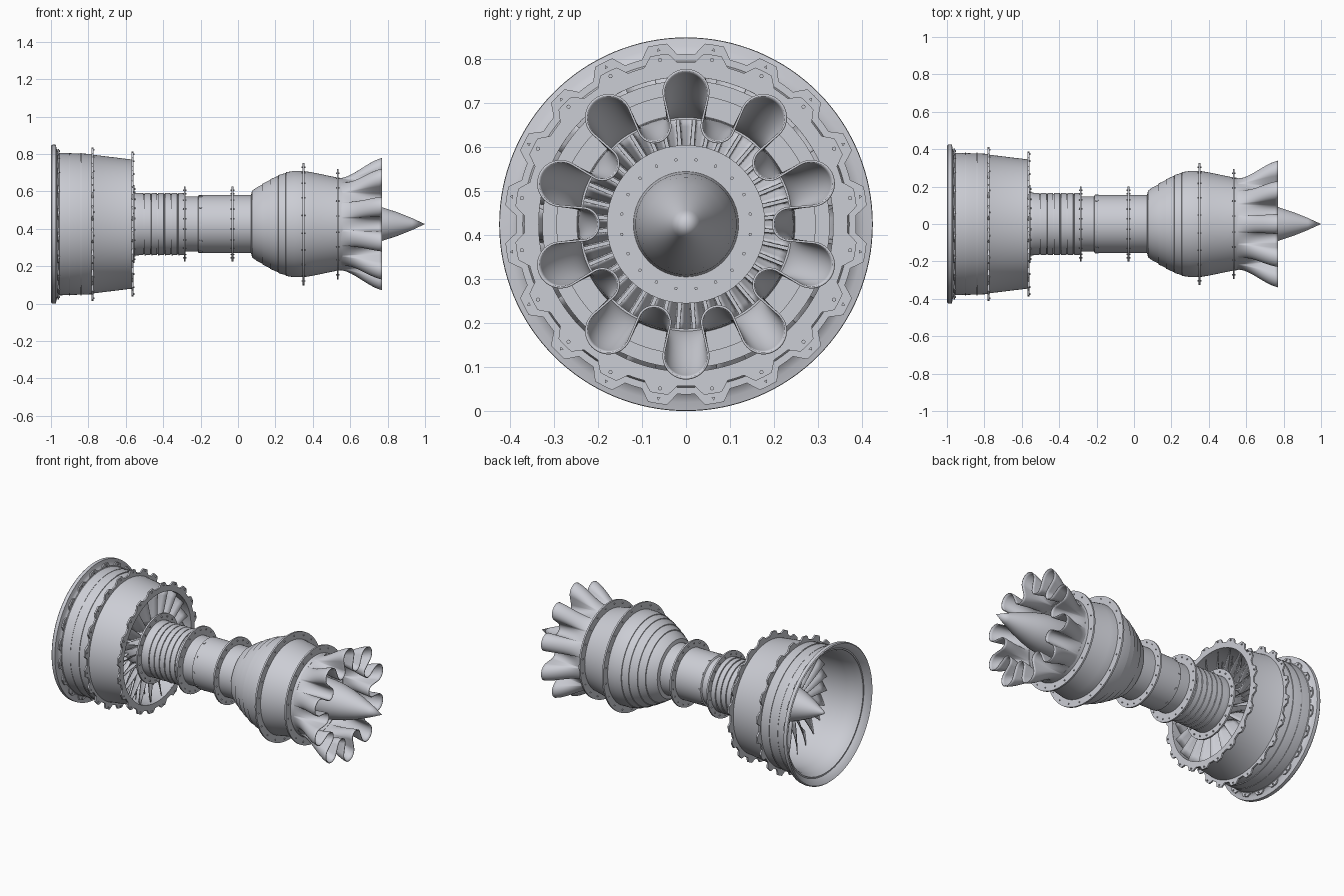
import bpy, bmesh, math
from mathutils import Vector

AXIS_Z = 0.425
TAU = 2 * math.pi

if "Cube" in bpy.data.objects:
    bpy.data.objects.remove(bpy.data.objects["Cube"])

metal = bpy.data.materials.new("grey_metal")
metal.use_nodes = True
GREY = (0.6, 0.61, 0.66, 1)
metal.diffuse_color = GREY
metal.node_tree.nodes["Principled BSDF"].inputs["Base Color"].default_value = GREY


def polar(x, r, a):
    """Point around the engine axis; angle 0 is straight up."""
    return Vector((x, r * math.sin(a), AXIS_Z + r * math.cos(a)))


def finish(name, bm, smooth=35, thickness=0):
    bmesh.ops.remove_doubles(bm, verts=bm.verts, dist=0.00002)
    bmesh.ops.recalc_face_normals(bm, faces=bm.faces)
    mesh = bpy.data.meshes.new(name)
    bm.to_mesh(mesh)
    bm.free()
    mesh.materials.append(metal)
    obj = bpy.data.objects.new(name, mesh)
    bpy.context.collection.objects.link(obj)
    if smooth:
        bpy.ops.object.select_all(action='DESELECT')
        obj.select_set(True)
        bpy.context.view_layer.objects.active = obj
        bpy.ops.object.shade_smooth_by_angle(angle=math.radians(smooth))
    if thickness:
        mod = obj.modifiers.new("thickness", 'SOLIDIFY')
        mod.thickness = thickness
        mod.offset = 0
    return obj


def skin(bm, rings, around=True, along=False):
    """Bridge rows of points with quads."""
    rows = [[bm.verts.new(p) for p in ring] for ring in rings]
    pairs = list(zip(rows, rows[1:])) + ([(rows[-1], rows[0])] if along else [])
    for a, b in pairs:
        n = len(a)
        for i in range(n if around else n - 1):
            j = (i + 1) % n
            bm.faces.new((a[i], a[j], b[j], b[i]))


def lathe(name, profile, closed=False, segments=96, smooth=35):
    bm = bmesh.new()
    skin(bm, [[polar(x, r, TAU * i / segments) for i in range(segments)]
              for x, r in profile], along=closed)
    return finish(name, bm, smooth)


def flange(name, x, inner, outer, width=0.01):
    h = width / 2
    return lathe(name, [(x - h, inner), (x - h, outer), (x + h, outer), (x + h, inner)], True)


def scalloped_flange(name, x, inner, root, tip, width=0.01, teeth=20):
    """Ring with trapezoid lugs, one gap straight up."""
    steps = (0, 0, 0, 0.5, 1, 1, 1, 1, 1, 0.5, 0, 0)
    n = teeth * len(steps)
    radii = [root + (tip - root) * steps[i % len(steps)] for i in range(n)]
    h = width / 2
    bm = bmesh.new()
    skin(bm, [[polar(px, inner if inside else radii[i], TAU * i / n) for i in range(n)]
              for px, inside in ((x - h, 1), (x - h, 0), (x + h, 0), (x + h, 1))], along=True)
    return finish(name, bm, 20)


def studs(name, x, r, count, size, length, phase=0.5, radial=False, sides=6):
    """Ring of small prisms pointing along the axis, or outward."""
    bm = bmesh.new()
    for k in range(count):
        a = TAU * (k + phase) / count
        out = polar(0, 1, a) - Vector((0, 0, AXIS_Z))
        axle = Vector((1, 0, 0))
        direction, side = (out, axle) if radial else (axle, out)
        other = direction.cross(side)
        mid = polar(x, r, a)
        ends = []
        for e in (-length / 2, length / 2):
            ends.append([bm.verts.new(mid + direction * e + size * (
                side * math.cos(TAU * s / sides) + other * math.sin(TAU * s / sides)))
                for s in range(sides)])
        for s in range(sides):
            t = (s + 1) % sides
            bm.faces.new((ends[0][s], ends[0][t], ends[1][t], ends[1][s]))
        bm.faces.new(ends[0])
        bm.faces.new(ends[1])
    return finish(name, bm, 0)


def blades(name, count, x, inner, outer, chord, pitch, thickness=0.004):
    """Twisted blades; chord and pitch (degrees) run from root to tip."""
    bm = bmesh.new()
    for k in range(count):
        a = TAU * k / count
        rows = []
        for s in range(6):
            f = s / 5
            r = inner + (outer - inner) * f
            c = chord[0] + (chord[1] - chord[0]) * f
            p = math.radians(pitch[0] + (pitch[1] - pitch[0]) * f)
            rows.append([polar(x + c * u * math.cos(p), r, a + c * u * math.sin(p) / r)
                         for u in (-0.5, -0.2, 0.2, 0.5)])
        skin(bm, rows, around=False)
    return finish(name, bm, 40, thickness)


# Fan case with flared inlet lip
lathe("fan_case", [(-0.997, 0.413), (-1, 0.419), (-0.995, 0.424), (-0.985, 0.425), (-0.974, 0.424),
                   (-0.97, 0.405), (-0.965, 0.39), (-0.955, 0.381), (-0.78, 0.375), (-0.77, 0.37),
                   (-0.565, 0.345), (-0.565, 0.335), (-0.78, 0.347), (-0.87, 0.348),
                   (-0.93, 0.362), (-0.97, 0.386)], closed=True, segments=128)
scalloped_flange("lip_bracket_ring", -0.962, 0.375, 0.385, 0.405, 0.008)
scalloped_flange("fan_mid_flange", -0.778, 0.365, 0.387, 0.413)
scalloped_flange("fan_rear_flange", -0.565, 0.335, 0.368, 0.39)
studs("lip_bolts", -0.956, 0.395, 20, 0.005, 0.008)
studs("fan_mid_bolts", -0.772, 0.401, 20, 0.005, 0.01, sides=3)
studs("fan_rear_bolts", -0.559, 0.378, 20, 0.005, 0.01)
for x in (-0.9, -0.84):
    flange("fan_case_band", x, 0.37, 0.381, 0.006)

# Spinner, fan and guide vanes
lathe("spinner", [(-0.965, 0), (-0.95, 0.012), (-0.87, 0.055), (-0.79, 0.09), (-0.74, 0.105),
                  (-0.65, 0.135), (-0.65, 0)])
blades("fan_blades", 24, -0.71, 0.1, 0.338, (0.08, 0.11), (20, 55))
blades("guide_vanes", 20, -0.61, 0.15, 0.338, (0.08, 0.09), (30, 50))

# Compressor with ribbed casing
ribs = [(-0.65, 0), (-0.65, 0.135), (-0.56, 0.168)]
for i in range(7):
    x = -0.535 + i * 0.036
    ribs += [(x, 0.167), (x + 0.03, 0.165), (x + 0.031, 0.16), (x + 0.035, 0.16)]
ribs += [(-0.28, 0.155), (-0.28, 0)]
lathe("compressor_case", ribs)
flange("compressor_front_flange", -0.558, 0.13, 0.208)
studs("compressor_front_bolts", -0.551, 0.19, 20, 0.005, 0.008)

# Middle case
lathe("middle_case", [(-0.285, 0), (-0.285, 0.147), (-0.215, 0.147), (-0.21, 0.155),
                      (-0.03, 0.155), (0.07, 0.155), (0.07, 0)])
for label, x in (("front", -0.285), ("rear", -0.03)):
    flange("middle_" + label + "_flange", x, 0.14, 0.2)
    studs("middle_" + label + "_bolts", x, 0.182, 20, 0.004, 0.02)
studs("middle_ports", -0.2, 0.155, 10, 0.009, 0.006, radial=True, sides=12)

# Turbine case, stepped and bulged
lathe("turbine_case", [(0.05, 0.15), (0.07, 0.156), (0.075, 0.178), (0.1, 0.196), (0.13, 0.211),
                       (0.131, 0.216), (0.17, 0.235), (0.171, 0.239), (0.215, 0.258),
                       (0.216, 0.262), (0.255, 0.273), (0.256, 0.277), (0.3, 0.284),
                       (0.35, 0.284), (0.4, 0.276), (0.53, 0.249), (0.56, 0.246),
                       (0.56, 0.238), (0.44, 0.238), (0.44, 0)])
flange("turbine_flange", 0.35, 0.27, 0.327)
studs("turbine_bolts", 0.35, 0.308, 20, 0.004, 0.02)
flange("exhaust_flange", 0.533, 0.238, 0.295)
studs("exhaust_bolts", 0.533, 0.275, 20, 0.004, 0.02)
blades("turbine_blades", 40, 0.5, 0.15, 0.24, (0.05, 0.05), (15, 35), 0.003)

# Exhaust hub plate and tail cone
lathe("hub_plate", [(0.45, 0.18), (0.56, 0.18), (0.56, 0.11)])
studs("hub_bolts", 0.561, 0.148, 20, 0.004, 0.006)
lathe("tail_cone", [(0.555, 0), (0.555, 0.12), (0.64, 0.115), (0.7, 0.107), (0.77, 0.09),
                    (0.85, 0.064), (0.93, 0.032), (1, 0)])

# Lobed exhaust mixer: keyhole lobes blended out of a plain ring
LOBES = 10
OUT_C, OUT_R, IN_C, IN_R = 0.3, 0.051, 0.235, 0.037
half = TAU / LOBES / 2
inner = Vector((IN_C * math.sin(half), IN_C * math.cos(half)))
gap = inner - Vector((0, OUT_C))
turn = math.atan2(gap.x, gap.y) - math.acos((OUT_R + IN_R) / gap.length)
lobe = []
for i in range(11):
    t = turn * i / 10
    lobe.append(Vector((OUT_R * math.sin(t), OUT_C + OUT_R * math.cos(t))))
for i in range(9):
    t = turn + math.pi + (half - turn) * i / 8
    lobe.append(inner + IN_R * Vector((math.sin(t), math.cos(t))))
count = len(lobe) - 1
outline = [(p, half * i / count) for i, p in enumerate(lobe)]
outline += [(Vector((-p.x, p.y)), -a) for p, a in reversed(outline[1:-1])]
# Order one lobe from valley to valley
outline = outline[count + 1:] + outline[:count + 1]

bm = bmesh.new()
rings = []
for s in range(15):
    f = s / 14
    w = 0.35 * f ** 1.5 + 0.65 * f * f * (3 - 2 * f)
    ring = []
    for k in range(LOBES):
        turn_k = TAU * k / LOBES
        for p, a in outline:
            plain = Vector((0.243 * math.sin(a), 0.243 * math.cos(a)))
            q = plain.lerp(p, w)
            ring.append(polar(0.54 + 0.23 * f, q.length, turn_k + math.atan2(q.x, q.y)))
    rings.append(ring)
skin(bm, rings)
finish("exhaust_mixer", bm, 60, 0.005)
